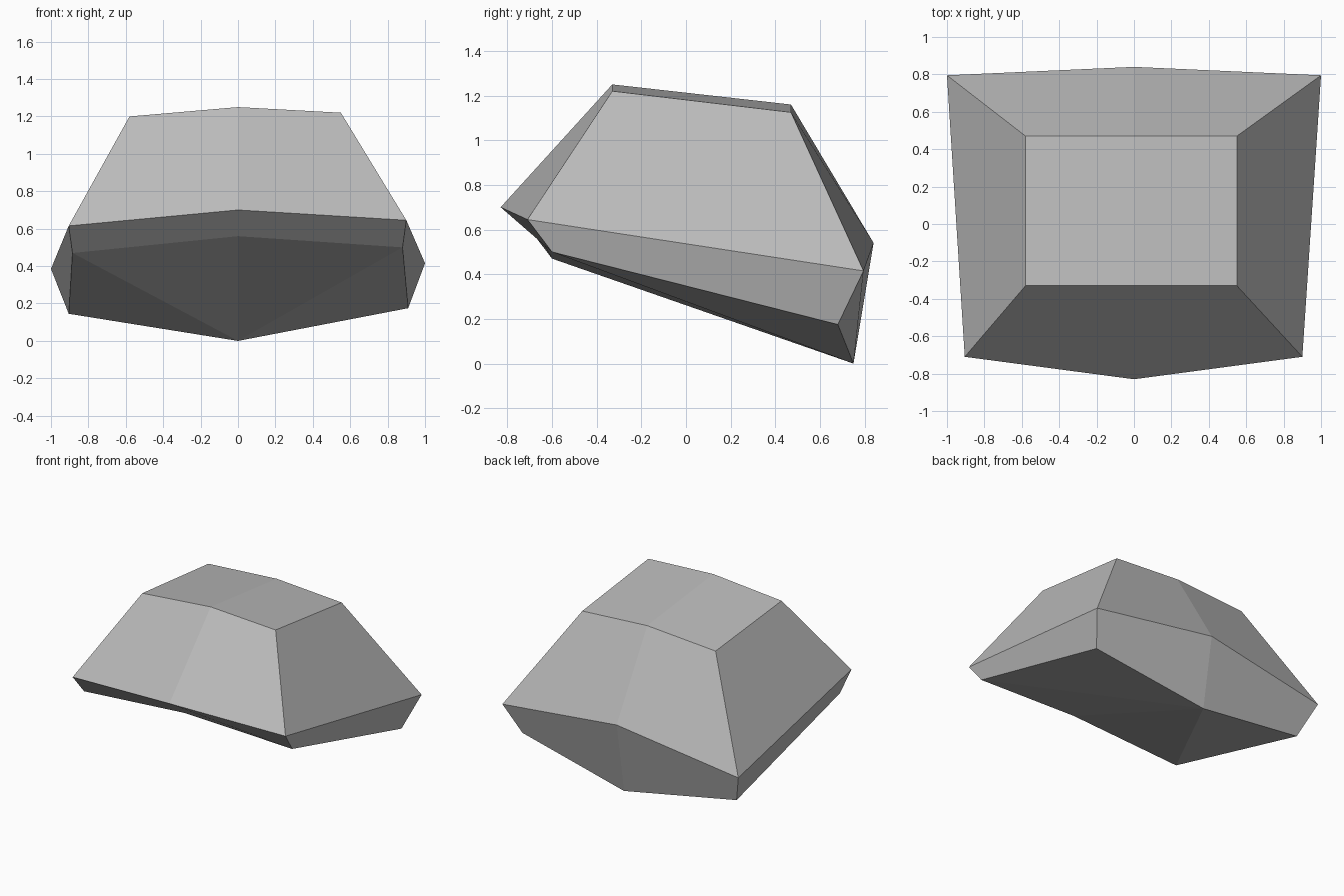
import bpy
import bmesh

cube = bpy.data.objects.get("Cube")
if cube:
    bpy.data.objects.remove(cube, do_unlink=True)

# Stone material
stone = bpy.data.materials.new("stone grey")
stone.use_nodes = True
grey = (0.5, 0.5, 0.5, 1.0)
stone.diffuse_color = grey
stone.node_tree.nodes["Principled BSDF"].inputs["Base Color"].default_value = grey

# Six-sided rings: front left, front middle, front right, back right, back middle, back left
base = [(0.88, -0.60, 0.50), (0, -0.65, 0.56), (-0.885, -0.60, 0.47),
        (-0.905, 0.68, 0.145), (0, 0.75, 0), (0.91, 0.68, 0.175)]
girdle = [(0.90, -0.71, 0.645), (0, -0.83, 0.70), (-0.905, -0.71, 0.615),
          (-1, 0.795, 0.385), (0, 0.84, 0.54), (1, 0.795, 0.415)]
crown = [(0.55, -0.33, 1.22), (0, -0.33, 1.25), (-0.58, -0.33, 1.20),
         (-0.58, 0.47, 1.12), (0, 0.47, 1.16), (0.55, 0.47, 1.125)]

bm = bmesh.new()
rings = [[bm.verts.new(p) for p in ring] for ring in (base, girdle, crown)]

# Side walls
for low, high in zip(rings, rings[1:]):
    for i in range(6):
        j = (i + 1) % 6
        bm.faces.new((low[i], low[j], high[j], high[i]))

# Top: two slabs meeting at the ridge
fl, fm, fr, br, bk, bl = rings[2]
bm.faces.new((fl, fm, bk, bl))
bm.faces.new((fm, fr, br, bk))

# Underside: fan from the lowest point
fl, fm, fr, br, bk, bl = rings[0]
for a, b in ((bl, fl), (fl, fm), (fm, fr), (fr, br)):
    bm.faces.new((bk, a, b))

bmesh.ops.recalc_face_normals(bm, faces=bm.faces)
mesh = bpy.data.meshes.new("rock")
bm.to_mesh(mesh)
bm.free()
mesh.materials.append(stone)
rock = bpy.data.objects.new("rock", mesh)
bpy.context.collection.objects.link(rock)
